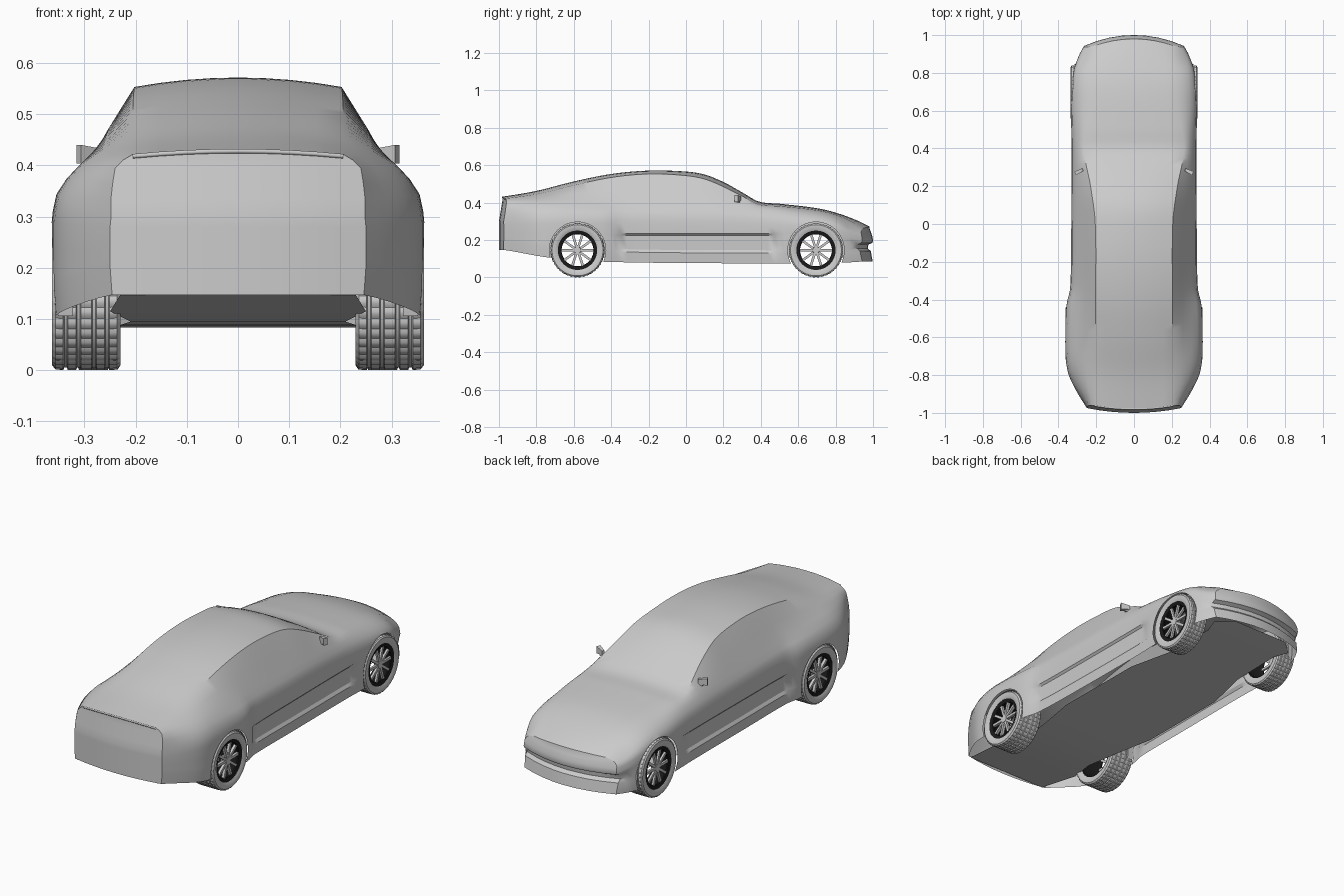
import bpy, bmesh, math
from mathutils import Matrix, Vector

if "Cube" in bpy.data.objects:
    bpy.data.objects.remove(bpy.data.objects["Cube"])


def curve(keys, t):
    """Smooth interpolation through (position, value) keys."""
    if t <= keys[0][0]:
        return keys[0][1]
    if t >= keys[-1][0]:
        return keys[-1][1]
    n = len(keys)

    def slope(i):
        a, b = keys[max(i - 1, 0)], keys[min(i + 1, n - 1)]
        return (b[1] - a[1]) / (b[0] - a[0])
    i = next(k for k in range(n - 1) if keys[k + 1][0] >= t)
    (a, va), (b, vb) = keys[i], keys[i + 1]
    h = b - a
    u = (t - a) / h
    return ((2*u**3 - 3*u*u + 1) * va + (u**3 - 2*u*u + u) * h * slope(i)
            + (3*u*u - 2*u**3) * vb + (u**3 - u*u) * h * slope(i + 1))


def clamp(v):
    return max(0.0, min(1.0, v))


def shade(ob, angle):
    bpy.ops.object.select_all(action='DESELECT')
    ob.select_set(True)
    bpy.context.view_layer.objects.active = ob
    bpy.ops.object.shade_smooth_by_angle(angle=math.radians(angle))


def finish(name, bm, smooth=30):
    bmesh.ops.remove_doubles(bm, verts=bm.verts, dist=1e-5)
    bmesh.ops.recalc_face_normals(bm, faces=bm.faces)
    me = bpy.data.meshes.new(name)
    bm.to_mesh(me)
    bm.free()
    ob = bpy.data.objects.new(name, me)
    bpy.context.collection.objects.link(ob)
    if smooth:
        shade(ob, smooth)
    return ob


# Body shape curves along the car length (y)
TOP = [(-.96, .43), (-.8, .462), (-.6, .513), (-.4, .553), (-.2, .571), (0, .566), (.1, .55),
       (.2, .51), (.3, .455), (.39, .405), (.5, .394), (.7, .37), (.8, .345), (.88, .305), (.92, .272)]
DROP = [(-.95, .01), (-.7, .02), (-.2, .018), (.2, .025), (.4, .015), (.92, .01)]
ROOF_X = [(-.95, .205), (-.5, .205), (0, .205), (.2, .23), (.4, .265), (.6, .235), (.92, .205)]
BELT_X = [(-.95, .24), (-.85, .278), (-.7, .305), (-.3, .30), (.2, .302), (.4, .30), (.6, .295), (.8, .285), (.92, .25)]
BELT_Z = [(-.95, .395), (-.7, .405), (-.3, .39), (.2, .375), (.4, .362), (.6, .345), (.8, .31), (.92, .245)]
SIDE_X = [(-.95, .25), (-.9, .29), (-.8, .345), (-.7, .362), (-.5, .362), (-.42, .356), (-.34, .338),
          (0, .332), (.4, .33), (.65, .334), (.8, .322), (.88, .292), (.92, .265)]
SIDE_Z = [(-.95, .30), (-.6, .31), (0, .30), (.6, .28), (.8, .26), (.92, .215)]
SILL = [(-.95, .147), (-.74, .107), (-.42, .083), (.5, .075), (.86, .08), (.92, .085)]
NOSE = [(.085, .018), (.14, .008), (.155, -.008), (.175, -.005), (.185, .016), (.2, .02), (.24, .01), (.262, 0)]
US = [i / 4 for i in range(-4, 5)]
WHEEL_Y, WHEEL_Z, ARCH_R = (-.58, .695), .145, .151


def place(s, x, z):
    """Bow the two ends of the car in plan and in profile."""
    r, f = clamp((-.75 - s) / .2) ** 2, clamp((s - .75) / .17) ** 2
    c = 1 - min(abs(x) / .27, 1) ** 2
    y = s - r * (.03 * c + .02 * clamp((.42 - z) / .12)) + f * (.06 * c + curve(NOSE, z))
    return Vector((x, y, z))


def section(s):
    zt, dr, xr = curve(TOP, s), curve(DROP, s), curve(ROOF_X, s)
    xb, zb, xs, zs, sill = (curve(k, s) for k in (BELT_X, BELT_Z, SIDE_X, SIDE_Z, SILL))
    d = .01 if -.37 < s < .47 else 0
    top = [(xr * u, zt - dr * u * u) for u in US]
    z6 = min(.235, zs - .03)
    side = [((xr + xb) / 2 + .002, (zt - dr + zb) / 2 + .002), (xb, zb),
            (xb + .5 * (xs - xb), zs + .68 * (zb - zs)), (xb + .84 * (xs - xb), zs + .36 * (zb - zs)),
            (xs - .002, zs), (xs, zs - .02), (xs, z6), (xs - d, z6 - .01),
            (xs - d, sill + .07), (xs, sill + .055), (xs - .004, sill)]
    return top, side


# Body shell: lofted sections with closed nose and tail
bm = bmesh.new()
N = 62
stations = [-.95 + 1.87 * i / N for i in range(N + 1)]
rings = []
for s in stations:
    top, side = section(s)
    xe, ze = side[-1]
    pts = top + side + [(xe * u, ze) for u in US[7:0:-1]] + [(-x, z) for x, z in reversed(side)]
    rings.append([bm.verts.new(place(s, x, z)) for x, z in pts])
for a, b in zip(rings, rings[1:]):
    for i in range(len(a)):
        j = (i + 1) % len(a)
        bm.faces.new((a[i], a[j], b[j], b[i]))
for s in (stations[0], stations[-1]):
    top, side = section(s)
    rows = [top] + [[(x * u, z) for u in US] for x, z in side]
    grid = [[bm.verts.new(place(s, x, z)) for x, z in row] for row in rows]
    for a, b in zip(grid, grid[1:]):
        for i in range(8):
            bm.faces.new((a[i], a[i + 1], b[i + 1], b[i]))
body = finish("body", bm, 0)

# Wheel arches cut through the shell; wells and underside then opened up
for wy in WHEEL_Y:
    cb = bmesh.new()
    bmesh.ops.create_cone(cb, cap_ends=True, segments=48, radius1=ARCH_R, radius2=ARCH_R, depth=1.2,
                          matrix=Matrix.Translation((0, wy, WHEEL_Z)) @ Matrix.Rotation(math.pi / 2, 4, 'Y'))
    cutter = finish("arch_cutter", cb, 0)
    cutter.hide_render = True
    mod = body.modifiers.new("arch", 'BOOLEAN')
    mod.operation, mod.object, mod.solver = 'DIFFERENCE', cutter, 'EXACT'
    bpy.context.view_layer.objects.active = body
    bpy.ops.object.modifier_apply(modifier=mod.name)
    bpy.data.objects.remove(cutter)
bm = bmesh.new()
bm.from_mesh(body.data)
gone = [f for f in bm.faces if (f.normal.z < -.9 and f.calc_center_median().z < .15) or (
    abs(f.normal.x) < .1 and any(all(abs(math.hypot(v.co.y - wy, v.co.z - WHEEL_Z) - ARCH_R) < .003
                                     for v in f.verts) for wy in WHEEL_Y))]
bmesh.ops.delete(bm, geom=gone, context='FACES')
bm.to_mesh(body.data)
bm.free()
shade(body, 32)

# Arch liners with a flange that closes the gap around the tyre
for wy, x_out in zip(WHEEL_Y, (.352, .315)):
    bm = bmesh.new()
    for sx in (-1, 1):
        arc = []
        for k in range(29):
            a = math.pi * (k - 2) / 24
            arc.append([bm.verts.new((sx * x, wy + r * math.cos(a), WHEEL_Z + r * math.sin(a)))
                        for x, r in ((x_out - .03, .138), (x_out - .03, ARCH_R), (x_out, ARCH_R))])
        for a, b in zip(arc, arc[1:]):
            for i in (0, 1):
                bm.faces.new((a[i], a[i + 1], b[i + 1], b[i]))
    finish("rear_arch_liner" if wy < 0 else "front_arch_liner", bm)

# Floor pan, drawn in at the wheels
bm = bmesh.new()
outline = [(-.98, .23, .147), (-.75, .25, .115), (-.6, .21, .095), (-.42, .23, .088), (-.2, .27, .086),
           (.3, .27, .083), (.54, .215, .083), (.82, .21, .085), (.9, .24, .086), (.97, .16, .087)]
strip = [[bm.verts.new((sx * x, y, z)) for sx in (-1, 1)] for y, x, z in outline]
for a, b in zip(strip, strip[1:]):
    bm.faces.new((a[0], a[1], b[1], b[0]))
finish("floor", bm)

# Tail lip along the rear deck edge
top, _ = section(-.95)
cu = bpy.data.curves.new("tail_lip", 'CURVE')
cu.dimensions, cu.bevel_depth, cu.bevel_resolution = '3D', .005, 1
sp = cu.splines.new('POLY')
sp.points.add(len(top) - 1)
for p, (x, z) in zip(sp.points, top):
    p.co = (*(place(-.95, x, z) - Vector((0, 0, .004))), 1)
bpy.context.collection.objects.link(bpy.data.objects.new("tail_lip", cu))

# Door mirrors
for sx, label in ((1, "right"), (-1, "left")):
    bm = bmesh.new()
    for size, loc, turn in (((.045, .022, .036), (.291, .278, .422), -.45), ((.05, .014, .01), (.268, .285, .405), -.3)):
        made = bmesh.ops.create_cube(bm, size=1)["verts"]
        for v in made:
            k = .6 if v.co.x < 0 else 1
            v.co = Vector((v.co.x * size[0], v.co.y * size[1] * k, v.co.z * size[2] * k))
            v.co = Matrix.Rotation(turn, 3, 'Z') @ v.co + Vector(loc)
            v.co.x *= sx
    finish(label + "_mirror", bm)


def lathe(name, profile, seg, lug=0, smooth=30):
    """Spin a closed (x, radius) profile around x; lug lowers every third tread block."""
    bm = bmesh.new()
    loops = []
    for k in range(seg):
        a = 2 * math.pi * k / seg
        low = lug if k % 3 == 0 else 0
        loops.append([bm.verts.new((x, (r - low * (r > .14)) * math.cos(a), (r - low * (r > .14)) * math.sin(a)))
                      for x, r in profile])
    for k in range(seg):
        a, b = loops[k], loops[(k + 1) % seg]
        for i in range(len(profile)):
            j = (i + 1) % len(profile)
            bm.faces.new((a[i], a[j], b[j], b[i]))
    return finish(name, bm, smooth)


# Wheel parts, made once and reused
half = [(.010, .145), (.012, .140), (.018, .140), (.020, .145), (.036, .145), (.038, .140),
        (.043, .140), (.045, .145), (.060, .144), (.0665, .136), (.0665, .118), (.060, .105)]
tyre = lathe("tyre", [(-x, r) for x, r in reversed(half)] + half, 120, lug=.003)
rim = lathe("rim", [(-.058, .106), (-.058, .1), (.03, .096), (.048, .085), (.054, .087), (.060, .108)], 48)
black = bpy.data.materials.new("rim_black")
black.diffuse_color = (.01, .01, .01, 1)
black.use_nodes = True
black.node_tree.nodes["Principled BSDF"].inputs["Base Color"].default_value = black.diffuse_color
rim.data.materials.append(black)

bm = bmesh.new()
for k in range(5):
    for lean in (-1, 1):
        a = 2 * math.pi * k / 5 + math.pi / 2
        start, end = a + lean * .25, a + lean * .3
        p = Vector((.046, .015 * math.cos(start), .015 * math.sin(start)))
        q = Vector((.046, .092 * math.cos(end), .092 * math.sin(end)))
        d = q - p
        bmesh.ops.create_cube(bm, size=1, matrix=Matrix.Translation((p + q) / 2)
                              @ Matrix.Rotation(math.atan2(d.z, d.y), 4, 'X') @ Matrix.Diagonal((.014, d.length, .013, 1)))
bmesh.ops.create_cone(bm, cap_ends=True, segments=20, radius1=.022, radius2=.018, depth=.03,
                      matrix=Matrix.Translation((.04, 0, 0)) @ Matrix.Rotation(math.pi / 2, 4, 'Y'))
spokes = finish("spokes", bm)

for end, wy, wx, sc in (("rear", WHEEL_Y[0], .2965, 1), ("front", WHEEL_Y[1], .2825, .79)):
    for sx, side in ((1, "right"), (-1, "left")):
        for part in (tyre, rim, spokes):
            ob = bpy.data.objects.new(f"{end}_{side}_{part.name}", part.data)
            ob.location, ob.scale = (sx * wx, wy, WHEEL_Z), (sc, 1, 1)
            ob.rotation_euler.z = 0 if sx > 0 else math.pi
            bpy.context.collection.objects.link(ob)
for part in (tyre, rim, spokes):
    bpy.data.objects.remove(part)
